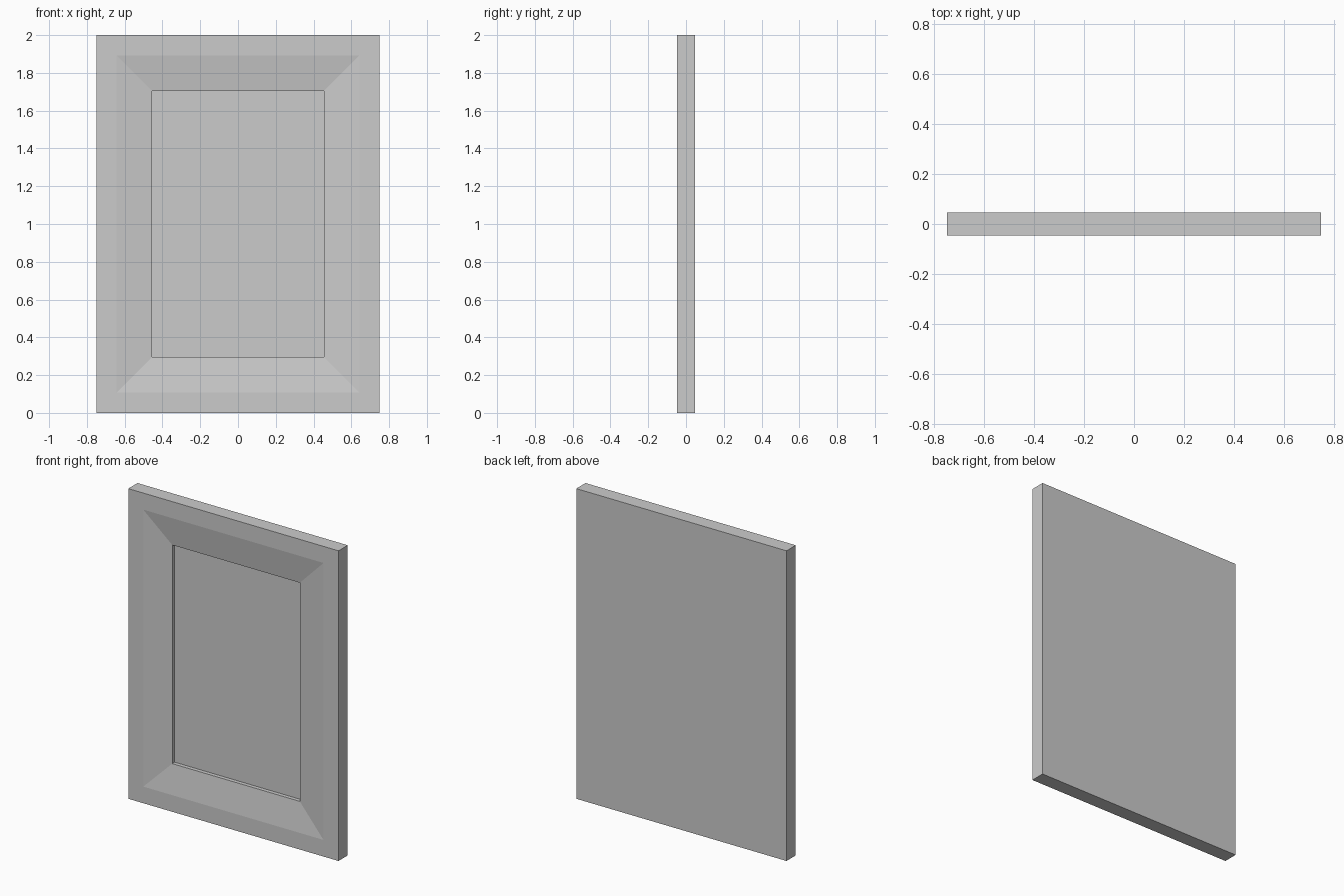
import bpy, bmesh

if "Cube" in bpy.data.objects:
    bpy.data.objects.remove(bpy.data.objects["Cube"])

W, H, HALF_T = 0.75, 2.0, 0.047


def rect_loops(name, rings, cap_first=True, cap_last=True):
    """Bridge nested rectangles; each ring is (margin from the outer edge, y)."""
    bm = bmesh.new()
    loops = []
    for m, y in rings:
        x, lo, hi = W - m, m, H - m
        loops.append([bm.verts.new(p) for p in
                      ((-x, y, lo), (x, y, lo), (x, y, hi), (-x, y, hi))])
    for a, b in zip(loops, loops[1:]):
        for i in range(4):
            j = (i + 1) % 4
            bm.faces.new((a[i], a[j], b[j], b[i]))
    if cap_first:
        bm.faces.new(loops[0])
    if cap_last:
        bm.faces.new(loops[-1])
    bmesh.ops.recalc_face_normals(bm, faces=bm.faces)
    mesh = bpy.data.meshes.new(name)
    bm.to_mesh(mesh)
    bm.free()
    obj = bpy.data.objects.new(name, mesh)
    bpy.context.collection.objects.link(obj)
    return obj


# Framed panel: back, outer edge, flat border, mitred slope, step, recessed centre
rect_loops("framed_panel", [
    (0.0, HALF_T),
    (0.0, -HALF_T),
    (0.107, -HALF_T),
    (0.295, -HALF_T + 0.027),
    (0.295, -HALF_T + 0.052),
])
